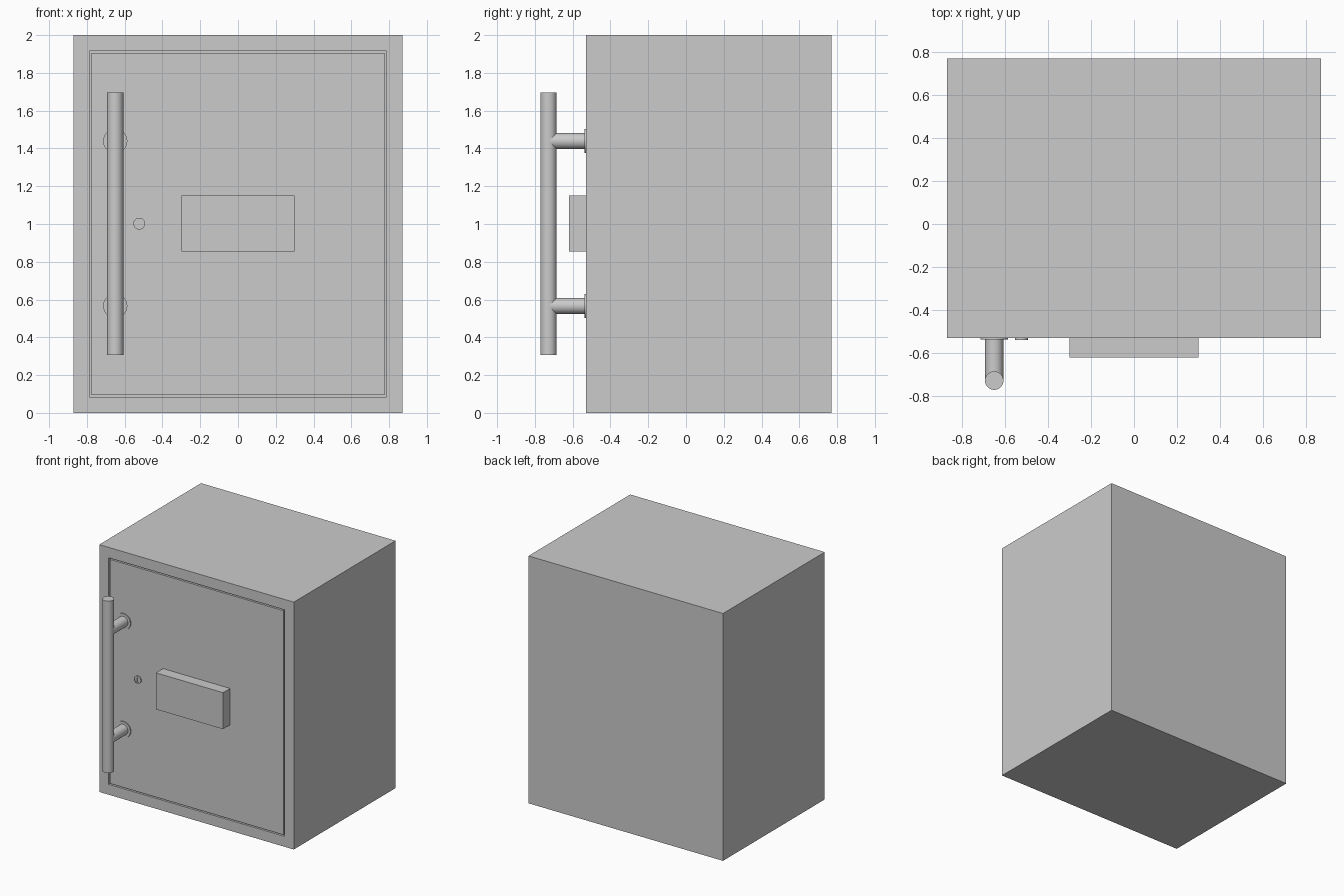
import bpy, bmesh, math

if "Cube" in bpy.data.objects:
    bpy.data.objects.remove(bpy.data.objects["Cube"])

FRONT = -0.53


def box(name, x0, x1, y0, y1, z0, z1):
    bpy.ops.mesh.primitive_cube_add(size=1, location=((x0 + x1) / 2, (y0 + y1) / 2, (z0 + z1) / 2))
    ob = bpy.context.object
    ob.name = name
    ob.scale = (x1 - x0, y1 - y0, z1 - z0)
    bpy.ops.object.transform_apply(location=False, rotation=False, scale=True)
    return ob


def rod(name, x, z, r, y0, y1):
    """Cylinder running along y."""
    bpy.ops.mesh.primitive_cylinder_add(vertices=48, radius=r, depth=y1 - y0,
                                        location=(x, (y0 + y1) / 2, z),
                                        rotation=(math.pi / 2, 0, 0))
    ob = bpy.context.object
    ob.name = name
    bpy.ops.object.shade_smooth_by_angle(angle=math.radians(35))
    return ob


# Cabinet with a pocket inset into its front face
body = box("safe_body", -0.87, 0.87, FRONT, 0.77, 0, 2)
bm = bmesh.new()
bm.from_mesh(body.data)
front = min(bm.faces, key=lambda f: f.calc_center_median().y)
bmesh.ops.inset_region(bm, faces=[front], thickness=0.084, use_even_offset=True)
pocket = bmesh.ops.extrude_discrete_faces(bm, faces=[front])["faces"][0]
bmesh.ops.translate(bm, verts=pocket.verts, vec=(0, 0.1, 0))
bm.to_mesh(body.data)
bm.free()

# Door, flush with the front and leaving a thin gap all round
box("door", -0.776, 0.776, FRONT, FRONT + 0.1, 0.094, 1.906)

# Control panel
box("keypad_box", -0.30, 0.30, -0.62, FRONT, 0.855, 1.15)

# Pull handle with two standoffs and their base plates
HX, HY, HR = -0.65, -0.728, 0.043
bpy.ops.mesh.primitive_cylinder_add(vertices=48, radius=HR, depth=1.39, location=(HX, HY, 1.002))
bpy.context.object.name = "handle_bar"
bpy.ops.object.shade_smooth_by_angle(angle=math.radians(35))
for part, z in (("lower", 0.566), ("upper", 1.439)):
    rod(part + "_handle_post", HX, z, HR - 0.0005, HY, FRONT)
    rod(part + "_handle_plate", HX, z, 0.064, FRONT - 0.008, FRONT)

# Key lock: outer ring and a plug with a cut keyway
LX, LZ = -0.523, 1.002
bm = bmesh.new()
profile = [(0.026, 0.0), (0.026, -0.009), (0.031, -0.009), (0.031, 0.0)]
verts = [bm.verts.new((LX + r, FRONT + y, LZ)) for r, y in profile]
edges = [bm.edges.new((verts[i], verts[i + 1])) for i in range(3)]
bmesh.ops.spin(bm, geom=verts + edges, cent=(LX, FRONT, LZ), axis=(0, 1, 0),
               angle=2 * math.pi, steps=48, use_merge=True)
bmesh.ops.recalc_face_normals(bm, faces=bm.faces)
mesh = bpy.data.meshes.new("lock_ring")
bm.to_mesh(mesh)
bm.free()
ring = bpy.data.objects.new("lock_ring", mesh)
bpy.context.collection.objects.link(ring)
bpy.context.view_layer.objects.active = ring
bpy.ops.object.select_all(action='DESELECT')
ring.select_set(True)
bpy.ops.object.shade_smooth_by_angle(angle=math.radians(35))

plug = rod("lock_plug", LX, LZ, 0.026, FRONT - 0.006, FRONT + 0.03)
cutter = box("keyway_cutter", LX - 0.006, LX + 0.006, FRONT - 0.03, FRONT + 0.001, LZ - 0.019, LZ + 0.019)
cutter.hide_render = True
cutter.display_type = 'WIRE'
cut = plug.modifiers.new("keyway", 'BOOLEAN')
cut.operation = 'DIFFERENCE'
cut.object = cutter
cut.solver = 'EXACT'
